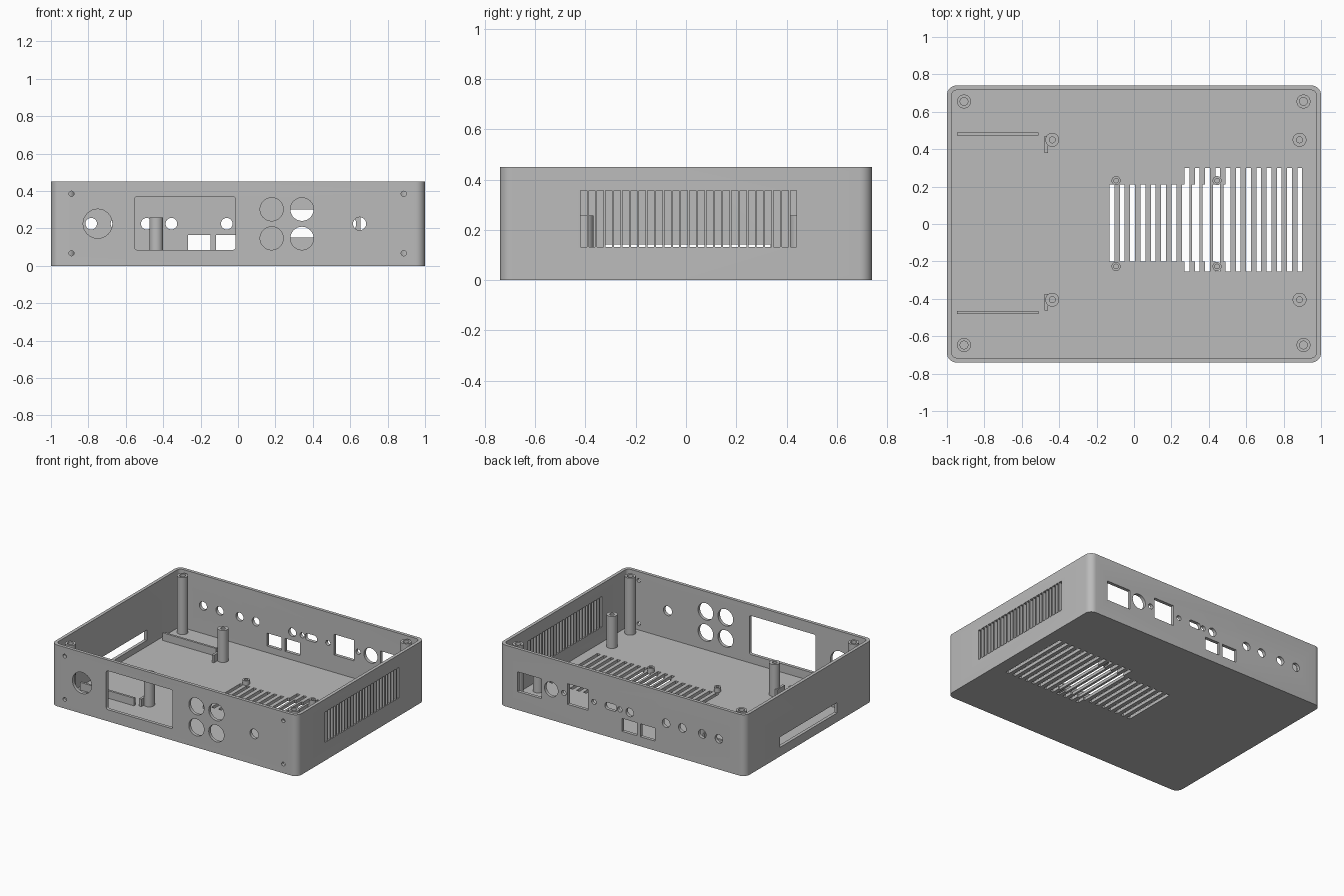
import bpy, bmesh, math
from mathutils import Matrix

if "Cube" in bpy.data.objects:
    bpy.data.objects.remove(bpy.data.objects["Cube"], do_unlink=True)

HX, HY, H = 1.0, 0.74, 0.45     # half width, half depth, height
WALL, FLOOR = 0.024, 0.022

grey = bpy.data.materials.new("case_grey")
grey.use_nodes = True
grey.diffuse_color = (0.5, 0.5, 0.5, 1)
grey.node_tree.nodes["Principled BSDF"].inputs["Base Color"].default_value = (0.5, 0.5, 0.5, 1)


def rect(a0, a1, b0, b1, r=0.0, seg=8):
    """Outline of a rectangle, with rounded corners if r is given."""
    if not r:
        return [(a0, b0), (a1, b0), (a1, b1), (a0, b1)]
    pts = []
    corners = [(a1 - r, b1 - r), (a0 + r, b1 - r), (a0 + r, b0 + r), (a1 - r, b0 + r)]
    for k, (ca, cb) in enumerate(corners):
        for i in range(seg + 1):
            t = math.pi / 2 * (k + i / seg)
            pts.append((ca + r * math.cos(t), cb + r * math.sin(t)))
    return pts


def disc(a, b, r, seg=32):
    return [(a + r * math.cos(2 * math.pi * i / seg),
             b + r * math.sin(2 * math.pi * i / seg)) for i in range(seg)]


def prism(bm, outline, axis, lo, hi):
    """Extrude an outline along an axis from lo to hi."""
    place = {"x": lambda a, b, t: (t, a, b),
             "y": lambda a, b, t: (a, t, b),
             "z": lambda a, b, t: (a, b, t)}[axis]
    low = [bm.verts.new(place(a, b, lo)) for a, b in outline]
    top = [bm.verts.new(place(a, b, hi)) for a, b in outline]
    bm.faces.new(low)
    bm.faces.new(top)
    for i in range(len(low)):
        j = (i + 1) % len(low)
        bm.faces.new((low[i], low[j], top[j], top[i]))


def finish(name, bm):
    bmesh.ops.recalc_face_normals(bm, faces=bm.faces)
    mesh = bpy.data.meshes.new(name)
    bm.to_mesh(mesh)
    bm.free()
    mesh.materials.append(grey)
    ob = bpy.data.objects.new(name, mesh)
    bpy.context.collection.objects.link(ob)
    return ob


def solid(name, outlines, axis, lo, hi):
    bm = bmesh.new()
    for o in outlines:
        prism(bm, o, axis, lo, hi)
    return finish(name, bm)


def cut(target, outlines, axis, lo, hi):
    """Cut outlines through the target and bake the result."""
    cutter = solid("cutter", outlines, axis, lo, hi)
    cutter.hide_render = True
    mod = target.modifiers.new("cut", "BOOLEAN")
    mod.operation, mod.solver, mod.object = "DIFFERENCE", "EXACT", cutter
    dg = bpy.context.evaluated_depsgraph_get()
    mesh = bpy.data.meshes.new_from_object(target.evaluated_get(dg))
    target.modifiers.clear()
    target.data = mesh
    bpy.data.objects.remove(cutter, do_unlink=True)


def smooth(ob):
    bpy.ops.object.select_all(action="DESELECT")
    ob.select_set(True)
    bpy.context.view_layer.objects.active = ob
    bpy.ops.object.shade_smooth_by_angle(angle=math.radians(30))


def post(name, x, y, r, hole, top, depth):
    """Round screw post with a blind hole."""
    bm = bmesh.new()
    profile = [(0, FLOOR / 2), (r, FLOOR / 2), (r, top), (hole, top),
               (hole, top - depth), (0, top - depth)]
    vs = [bm.verts.new((p, 0, z)) for p, z in profile]
    es = [bm.edges.new(pair) for pair in zip(vs, vs[1:])]
    bmesh.ops.spin(bm, geom=vs + es, cent=(0, 0, 0), axis=(0, 0, 1),
                   angle=2 * math.pi, steps=32, use_merge=False)
    bmesh.ops.remove_doubles(bm, verts=bm.verts, dist=1e-5)
    bmesh.ops.transform(bm, matrix=Matrix.Translation((x, y, 0)), verts=bm.verts)
    smooth(finish(name, bm))


# Open tray
case = solid("case", [rect(-HX, HX, -HY, HY, 0.05)], "z", 0, H)
cut(case, [rect(-HX + WALL, HX - WALL, -HY + WALL, HY - WALL, 0.03)], "z", FLOOR, H + 0.1)

# Front panel: screen window, knobs, buttons, screw holes
front = [rect(-0.553, -0.013, 0.085, 0.37, 0.015), disc(-0.75, 0.225, 0.078),
         disc(0.65, 0.225, 0.035)]
front += [disc(x, z, 0.062) for x in (0.18, 0.342) for z in (0.147, 0.302)]
front += [disc(x, z, 0.014, 16) for x in (-0.89, 0.886) for z in (0.067, 0.385)]
cut(case, front, "y", -HY - 0.05, -HY + 0.06)

# Back panel: connector openings
back = [rect(0.655, 0.85, 0.135, 0.28), disc(0.577, 0.225, 0.055),
        rect(0.28, 0.443, 0.15, 0.302), rect(0.045, 0.14, 0.2, 0.25, 0.02),
        rect(-0.118, 0.002, 0.07, 0.165), rect(-0.267, -0.147, 0.07, 0.165)]
back += [disc(x, 0.225, 0.019, 16) for x in (0.475, 0.23, 0.02)]
back += [disc(x, 0.225, 0.031) for x in (-0.06, -0.356, -0.488, -0.65, -0.785)]
cut(case, back, "y", HY - 0.06, HY + 0.05)

# Side vents and card slot
vents = [rect(y, y + 0.0255, 0.133, 0.357) for y in (-0.42 + 0.0334 * i for i in range(26))]
cut(case, vents, "x", HX - 0.06, HX + 0.05)
cut(case, [rect(-0.327, 0.336, 0.066, 0.142)], "x", -HX - 0.05, -HX + 0.06)

# Two overlapping groups of floor vents
for start, step, y0, y1 in ((-0.131, 0.0553, -0.2, 0.211), (0.27, 0.0549, -0.255, 0.3)):
    slots = [rect(start + step * i, start + step * i + 0.0255, y0, y1) for i in range(12)]
    cut(case, slots, "z", -0.05, FLOOR + 0.05)
smooth(case)

# Screw posts
for x, sx in ((-0.909, "right"), (0.906, "left")):
    for y, sy in ((-0.647, "front"), (0.655, "back")):
        post(f"lid_post_{sy}_{sx}", x, y, 0.037, 0.021, 0.44, 0.12)
for x, sx in ((-0.437, "right"), (0.885, "left")):
    for y, sy in ((-0.405, "front"), (0.45, "back")):
        post(f"board_post_{sy}_{sx}", x, y, 0.037, 0.016, 0.257, 0.1)
for x, sx in ((-0.096, "right"), (0.444, "left")):
    for y, sy in ((-0.227, "front"), (0.232, "back")):
        post(f"fan_post_{sy}_{sx}", x, y, 0.024, 0.012, 0.055, 0.03)

# Guide ribs and end stops
for side, rib_y, stop_y in (("front", -0.48, -0.463), ("back", 0.474, 0.38)):
    solid(f"guide_rib_{side}", [rect(-0.946, -0.51, rib_y, rib_y + 0.016)], "z", FLOOR / 2, 0.078)
    solid(f"end_stop_{side}", [rect(-0.479, -0.461, stop_y, stop_y + 0.09)], "z", FLOOR / 2, 0.078)
